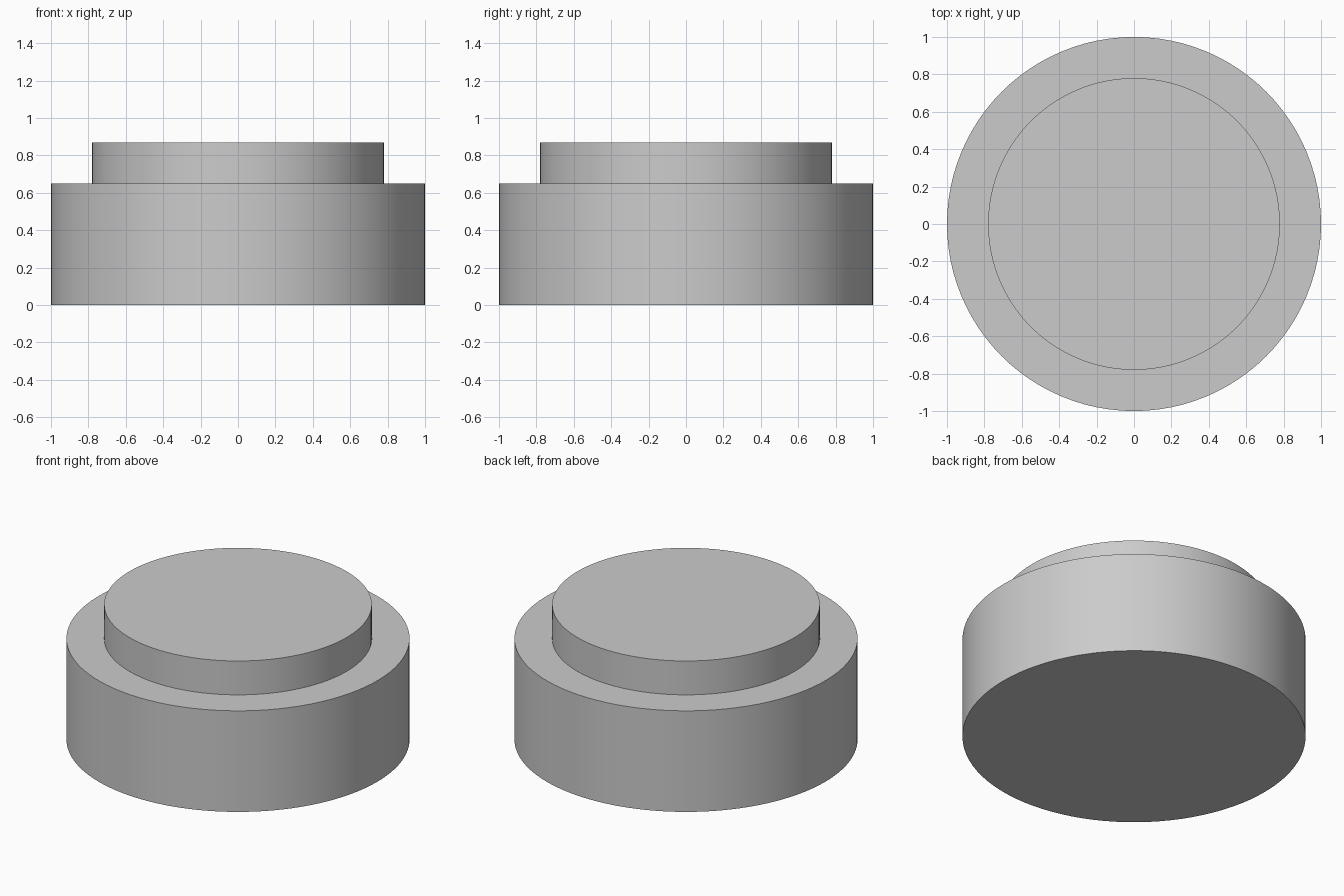
import bpy, bmesh
from math import cos, sin, pi, radians

if "Cube" in bpy.data.objects:
    bpy.data.objects.remove(bpy.data.objects["Cube"])

SIDES = 96
# Stepped outline (radius, height): wide base, shoulder, narrower raised disc
PROFILE = [(1.0, 0.0), (1.0, 0.65), (0.78, 0.65), (0.78, 0.868)]

# Revolve the outline into one closed body
bm = bmesh.new()
rings = [[bm.verts.new((r * cos(2 * pi * i / SIDES), r * sin(2 * pi * i / SIDES), z))
          for i in range(SIDES)] for r, z in PROFILE]
for lower, upper in zip(rings, rings[1:]):
    for i in range(SIDES):
        j = (i + 1) % SIDES
        bm.faces.new((lower[i], lower[j], upper[j], upper[i]))

# Flat underside and top
bm.faces.new(rings[0][::-1])
bm.faces.new(rings[-1])

mesh = bpy.data.meshes.new("stepped_round_body")
bm.to_mesh(mesh)
bm.free()
body = bpy.data.objects.new("stepped_round_body", mesh)
bpy.context.collection.objects.link(body)

# Smooth walls, sharp rims
bpy.context.view_layer.objects.active = body
body.select_set(True)
bpy.ops.object.shade_smooth_by_angle(angle=radians(30))
